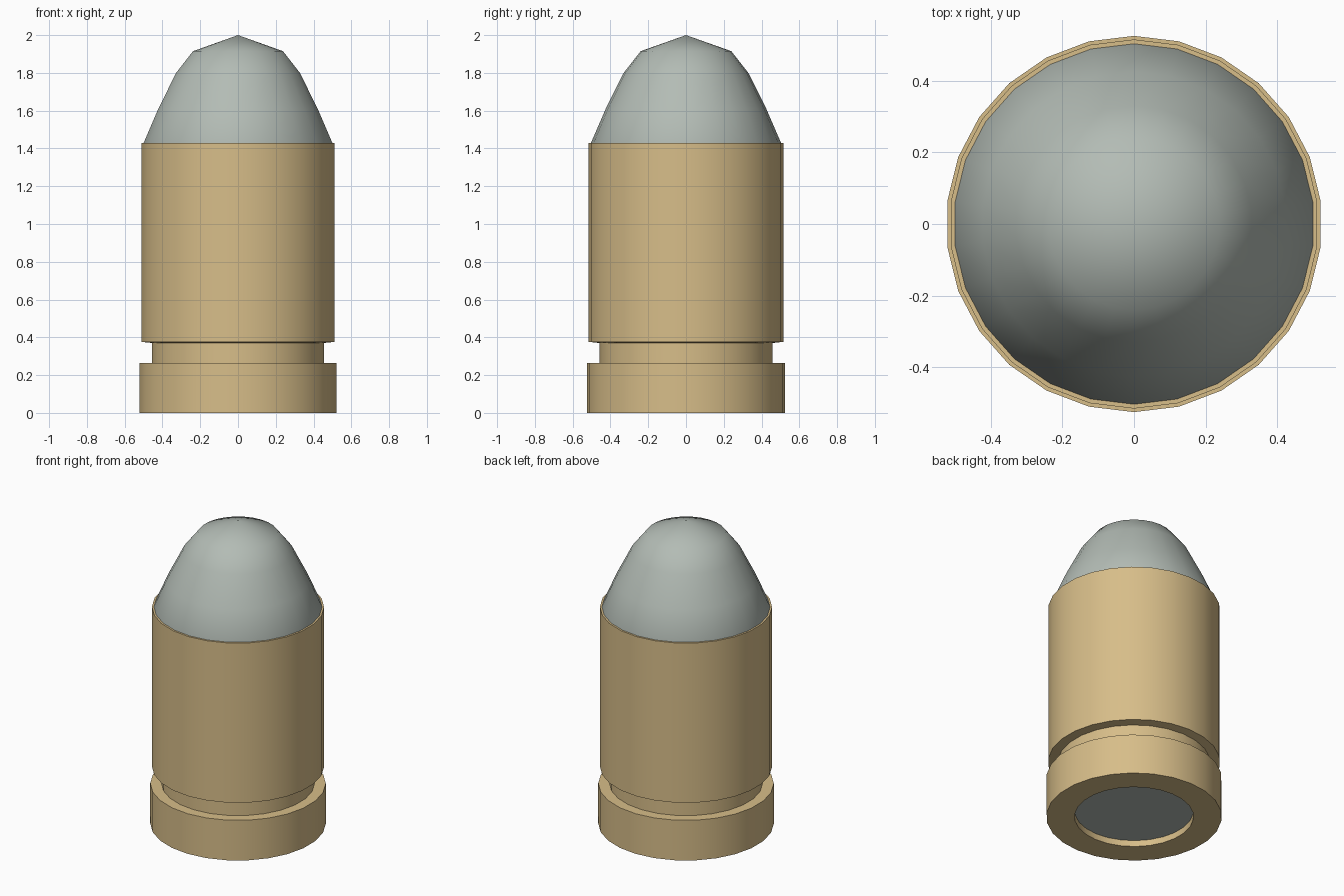
import bpy, bmesh, math

SIDES = 26

cube = bpy.data.objects.get("Cube")
if cube:
    bpy.data.objects.remove(cube, do_unlink=True)


def make_material(name, rgb):
    mat = bpy.data.materials.new(name)
    mat.use_nodes = True
    colour = (*rgb, 1)
    mat.diffuse_color = colour
    mat.node_tree.nodes["Principled BSDF"].inputs["Base Color"].default_value = colour
    return mat


def lathe(name, profile, mat, closed=False):
    """Revolve (radius, height) points around z, with a corner on the y axis."""
    bm = bmesh.new()
    rings = []
    for r, z in profile:
        if r == 0:
            rings.append([bm.verts.new((0, 0, z))] * SIDES)
        else:
            angles = [math.pi / 2 + math.tau * i / SIDES for i in range(SIDES)]
            rings.append([bm.verts.new((r * math.cos(a), r * math.sin(a), z)) for a in angles])
    pairs = list(zip(rings, rings[1:]))
    if closed:
        pairs.append((rings[-1], rings[0]))
    for low, high in pairs:
        for i in range(SIDES):
            j = (i + 1) % SIDES
            corners = dict.fromkeys((low[i], low[j], high[j], high[i]))
            bm.faces.new(list(corners))
    bmesh.ops.recalc_face_normals(bm, faces=bm.faces)
    mesh = bpy.data.meshes.new(name)
    bm.to_mesh(mesh)
    bm.free()
    mesh.materials.append(mat)
    obj = bpy.data.objects.new(name, mesh)
    bpy.context.collection.objects.link(obj)
    bpy.ops.object.select_all(action="DESELECT")
    obj.select_set(True)
    bpy.context.view_layer.objects.active = obj
    bpy.ops.object.shade_smooth_by_angle(angle=math.radians(40))
    return obj


brass = make_material("brass", (0.68, 0.51, 0.25))
lead = make_material("grey metal", (0.45, 0.50, 0.46))

# Casing: recessed base, rim, groove, body and thin mouth
lathe("casing", [
    (0, 0.06), (0.356, 0.06), (0.356, 0), (0.525, 0), (0.525, 0.265),
    (0.458, 0.265), (0.458, 0.37), (0.515, 0.376), (0.515, 1.43),
    (0.5, 1.43), (0.5, 1.38), (0, 1.38),
], brass)

# Rounded nose with a shallow pointed cap
lathe("nose", [
    (0, 1.39), (0.499, 1.39), (0.503, 1.43), (0.425, 1.61),
    (0.33, 1.8), (0.24, 1.915), (0, 2),
], lead)

# Disc set into the base
lathe("base_disc", [(0, 0.04), (0.355, 0.04), (0.355, 0.058), (0, 0.058)], lead)
